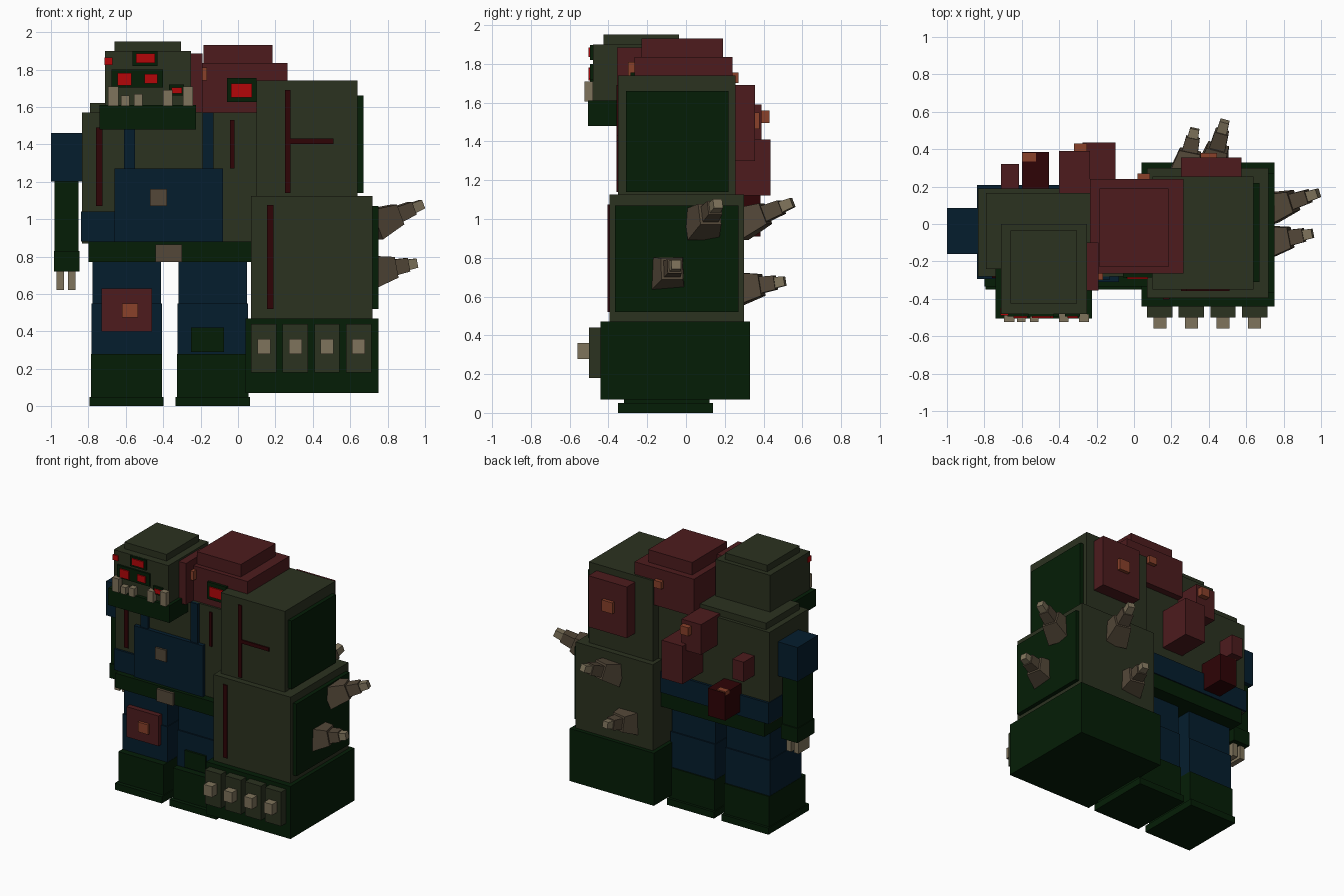
import bpy
import math
from mathutils import Vector, Matrix

default_cube = bpy.data.objects.get("Cube")
if default_cube:
    bpy.data.objects.remove(default_cube, do_unlink=True)


def material(name, red, green, blue):
    """Flat material from display colour values, converted to linear."""
    mat = bpy.data.materials.new(name)
    colour = [(value / 255) ** 2.2 for value in (red, green, blue)] + [1]
    mat.use_nodes = True
    mat.diffuse_color = colour
    shader = mat.node_tree.nodes["Principled BSDF"]
    shader.inputs["Base Color"].default_value = colour
    shader.inputs["Roughness"].default_value = 0.9
    return mat


olive = material("olive skin", 47, 53, 37)
forest = material("dark green", 13, 35, 15)
navy = material("navy cloth", 13, 35, 49)
maroon = material("maroon growth", 78, 33, 35)
scar_red = material("dark scar red", 50, 11, 14)
eye_red = material("bright eye red", 178, 14, 17)
orange = material("burnt orange", 136, 67, 46)
tan = material("tan nail", 126, 115, 92)
brown = material("spike brown", 84, 73, 59)


def box(name, mat, x, y, z):
    """Box spanning the given ranges on each axis."""
    bpy.ops.mesh.primitive_cube_add(size=1)
    obj = bpy.context.object
    spans = (x, y, z)
    centre = Vector([(low + high) / 2 for low, high in spans])
    size = Vector([high - low for low, high in spans])
    obj.data.transform(Matrix.Translation(centre) @ Matrix.Diagonal(size).to_4x4())
    obj.name = obj.data.name = name
    obj.data.materials.append(mat)
    return obj


def front_plate(name, mat, x, z, face, thickness=0.009):
    """Plate lying on a front face, with its back slightly sunk in."""
    return box(name, mat, x, (face - thickness, face + 0.005), z)


def spike(name, base, tip):
    """Stepped spike: tapered root, narrower middle and pale tip."""
    base, tip = Vector(base), Vector(tip)
    turn = (tip - base).to_track_quat("Z", "Y").to_matrix().to_4x4()
    stages = (("root", brown, 0, 0.5, 0.12, 0.08),
              ("middle", brown, 0.5, 0.8, 0.06, 0.052),
              ("tip", tan, 0.8, 1, 0.04, 0.035))
    for label, mat, start, end, wide, narrow in stages:
        bpy.ops.mesh.primitive_cone_add(vertices=4, radius1=wide, radius2=narrow,
                                        depth=(tip - base).length * (end - start))
        obj = bpy.context.object
        place = Matrix.Translation(base.lerp(tip, (start + end) / 2))
        obj.data.transform(place @ turn @ Matrix.Rotation(math.pi / 4, 4, "Z"))
        obj.name = f"{name}_{label}"
        obj.data.materials.append(mat)


# Legs and boots
for side, centre in (("right", -0.595), ("left", -0.135)):
    def across(half):
        return (centre - half, centre + half)
    box(f"{side}_boot_sole", forest, x=across(0.198), y=(-0.35, 0.14), z=(0, 0.05))
    box(f"{side}_boot", forest, x=across(0.19), y=(-0.32, 0.12), z=(0.04, 0.28))
    box(f"{side}_shin", navy, x=across(0.188), y=(-0.27, 0.11), z=(0.27, 0.55))
    box(f"{side}_thigh", navy, x=across(0.183), y=(-0.26, 0.1), z=(0.54, 0.8))

box("knee_patch", maroon, x=(-0.73, -0.46), y=(-0.3, -0.25), z=(0.4, 0.63))
box("knee_patch_core", orange, x=(-0.62, -0.535), y=(-0.32, -0.29), z=(0.475, 0.55))
box("shin_patch", forest, x=(-0.25, -0.075), y=(-0.285, -0.25), z=(0.29, 0.42))

# Torso and clothing
box("torso", olive, x=(-0.835, 0.11), y=(-0.28, 0.19), z=(0.87, 1.57))
box("shoulder_slab", olive, x=(-0.79, 0.05), y=(-0.24, 0.165), z=(1.55, 1.62))
box("belt", forest, x=(-0.8, 0.07), y=(-0.335, 0.2), z=(0.77, 0.88))
box("belt_buckle", brown, x=(-0.44, -0.3), y=(-0.355, -0.32), z=(0.77, 0.865))
box("overall_waist", navy, x=(-0.84, -0.08), y=(-0.295, 0.208), z=(0.88, 1.04))
box("overall_back", navy, x=(-0.1, 0.08), y=(0.1, 0.208), z=(0.88, 1.04))
box("overall_bib", navy, x=(-0.66, -0.08), y=(-0.31, -0.25), z=(0.88, 1.27))
box("bib_button", brown, x=(-0.47, -0.38), y=(-0.325, -0.3), z=(1.07, 1.16))
for side, left in (("right", -0.61), ("left", -0.19)):
    box(f"{side}_strap", navy, x=(left, left + 0.06), y=(-0.3, -0.25), z=(1.25, 1.57))
front_plate("right_chest_scar", scar_red, x=(-0.76, -0.725), z=(1.07, 1.49), face=-0.28)
front_plate("left_chest_scar", scar_red, x=(-0.042, -0.02), z=(1.27, 1.53), face=-0.28)

# Head, jaw and teeth
box("head", olive, x=(-0.71, -0.25), y=(-0.48, 0), z=(1.58, 1.9))
box("head_cap", olive, x=(-0.66, -0.305), y=(-0.425, -0.035), z=(1.88, 1.95))
box("jaw", forest, x=(-0.74, -0.225), y=(-0.505, -0.1), z=(1.48, 1.61))
teeth = ((-0.667, 0.055, 1.71), (-0.603, 0.045, 1.66), (-0.533, 0.045, 1.67),
         (-0.375, 0.052, 1.69), (-0.267, 0.052, 1.71))
for number, (middle, width, top) in enumerate(teeth):
    box(f"tooth_{number}", tan, x=(middle - width / 2, middle + width / 2),
        y=(-0.523, -0.48), z=(1.605, top))

# Eyes and their sockets
front_plate("top_eye_socket", forest, x=(-0.565, -0.43), z=(1.82, 1.898), face=-0.485)
front_plate("wide_eye_socket", forest, x=(-0.675, -0.4), z=(1.705, 1.8), face=-0.485)
front_plate("low_eye_socket", forest, x=(-0.37, -0.29), z=(1.66, 1.72), face=-0.485)
front_plate("top_eye", eye_red, x=(-0.545, -0.445), z=(1.835, 1.885), face=-0.494)
front_plate("wide_eye_right", eye_red, x=(-0.645, -0.57), z=(1.715, 1.78), face=-0.494)
front_plate("wide_eye_left", eye_red, x=(-0.5, -0.43), z=(1.725, 1.775), face=-0.494)
front_plate("low_eye", eye_red, x=(-0.355, -0.3), z=(1.672, 1.705), face=-0.494)
box("temple_eye", eye_red, x=(-0.714, -0.67), y=(-0.49, -0.45), z=(1.825, 1.865))

# Small right arm
box("right_upper_arm", navy, x=(-1, -0.83), y=(-0.16, 0.085), z=(1.2, 1.46))
box("right_forearm", forest, x=(-0.98, -0.853), y=(-0.13, 0.055), z=(0.82, 1.21))
box("right_hand", forest, x=(-0.985, -0.847), y=(-0.14, 0.065), z=(0.72, 0.83))
for number, left in enumerate((-0.97, -0.908)):
    box(f"right_finger_{number}", tan, x=(left, left + 0.04), y=(-0.1, 0.03), z=(0.62, 0.73))

# Huge left arm
box("left_upper_arm", olive, x=(0.1, 0.64), y=(-0.35, 0.255), z=(1.1, 1.74))
box("upper_arm_panel", forest, x=(0.6, 0.67), y=(-0.31, 0.22), z=(1.14, 1.66))
box("left_forearm", olive, x=(0.07, 0.72), y=(-0.395, 0.3), z=(0.46, 1.125))
box("forearm_panel", forest, x=(0.7, 0.75), y=(-0.365, 0.27), z=(0.52, 1.07))
box("left_fist", forest, x=(0.04, 0.75), y=(-0.44, 0.33), z=(0.07, 0.47))
for number in range(4):
    middle = 0.138 + number * 0.169
    box(f"knuckle_{number}", olive, x=(middle - 0.068, middle + 0.068),
        y=(-0.5, -0.42), z=(0.18, 0.44))
    box(f"fingernail_{number}", tan, x=(middle - 0.035, middle + 0.035),
        y=(-0.56, -0.48), z=(0.278, 0.36))
front_plate("upper_arm_scar", scar_red, x=(0.25, 0.28), z=(1.14, 1.69), face=-0.35)
front_plate("upper_arm_cross_scar", scar_red, x=(0.28, 0.51), z=(1.403, 1.43), face=-0.35)
front_plate("forearm_scar", scar_red, x=(0.155, 0.19), z=(0.52, 1.075), face=-0.395)

# Spikes on the arm's side and back
spike("upper_side_spike", base=(0.72, 0.08, 0.97), tip=(0.985, 0.165, 1.08))
spike("lower_side_spike", base=(0.72, -0.095, 0.72), tip=(0.955, -0.05, 0.765))
spike("upper_back_spike", base=(0.41, 0.27, 0.97), tip=(0.485, 0.55, 1.085))
spike("lower_back_spike", base=(0.275, 0.27, 0.64), tip=(0.325, 0.51, 0.68))

# Shoulder growth
box("shoulder_growth", maroon, x=(-0.235, 0.265), y=(-0.265, 0.24), z=(1.55, 1.835))
box("shoulder_growth_cap", maroon, x=(-0.185, 0.185), y=(-0.23, 0.19), z=(1.82, 1.93))
box("neck_growth", maroon, x=(-0.255, -0.19), y=(-0.355, -0.1), z=(1.57, 1.885))
box("neck_growth_core", orange, x=(-0.2, -0.165), y=(-0.3, -0.25), z=(1.74, 1.81))
box("growth_eye_socket", forest, x=(-0.06, 0.1), y=(-0.285, -0.25), z=(1.625, 1.755))
front_plate("growth_eye", eye_red, x=(-0.038, 0.075), z=(1.65, 1.725), face=-0.285)
box("growth_back_core", orange, x=(0.02, 0.085), y=(0.22, 0.27), z=(1.7, 1.755))

# Back growths
box("arm_back_growth", maroon, x=(0.25, 0.575), y=(0.22, 0.355), z=(1.3, 1.69))
box("arm_back_growth_core", orange, x=(0.355, 0.445), y=(0.33, 0.38), z=(1.465, 1.55))
box("upper_back_growth", maroon, x=(-0.4, -0.235), y=(0.15, 0.39), z=(1.36, 1.59))
box("upper_back_growth_core", orange, x=(-0.32, -0.25), y=(0.37, 0.43), z=(1.495, 1.56))
box("middle_back_growth", maroon, x=(-0.275, -0.1), y=(0.15, 0.435), z=(1.12, 1.41))
box("small_back_growth", maroon, x=(-0.71, -0.615), y=(0.15, 0.32), z=(1.21, 1.36))
box("lower_back_growth", scar_red, x=(-0.6, -0.455), y=(0.15, 0.385), z=(0.91, 1.12))
box("lower_back_growth_core", orange, x=(-0.6, -0.525), y=(0.335, 0.38), z=(1.1, 1.128))
